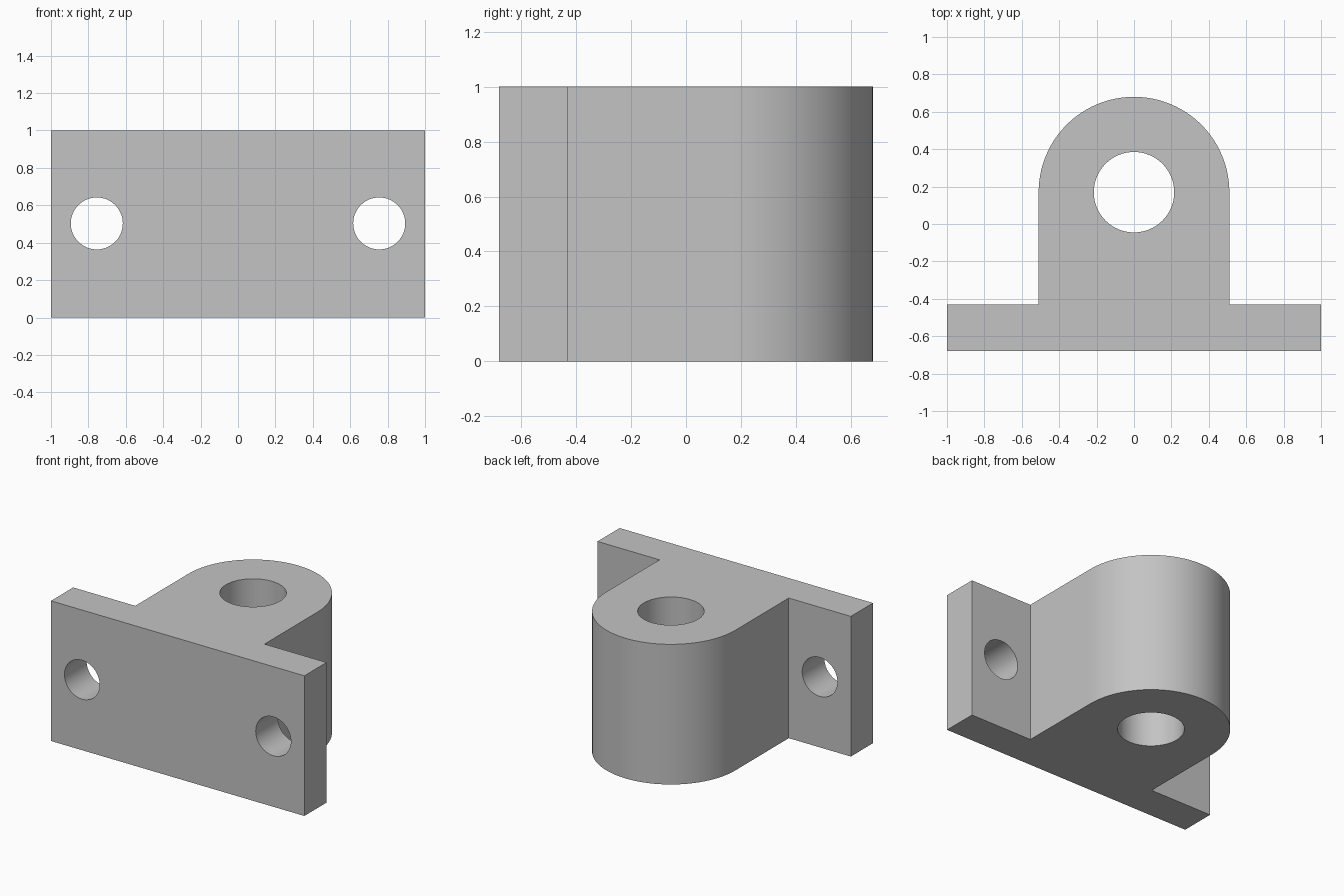
import bpy
import bmesh
from math import pi, cos, sin, radians
from mathutils import Matrix

default = bpy.data.objects.get("Cube")
if default:
    bpy.data.objects.remove(default, do_unlink=True)

HEIGHT = 1.0
FRONT, SHOULDER = -0.68, -0.43
LUG_RADIUS, LUG_Y = 0.51, 0.17
ARC_STEPS = 48

grey = bpy.data.materials.new("plain grey")
grey.use_nodes = True
colour = (0.55, 0.55, 0.55, 1)
grey.diffuse_color = colour
grey.node_tree.nodes["Principled BSDF"].inputs["Base Color"].default_value = colour


def add_object(name, bm):
    bmesh.ops.recalc_face_normals(bm, faces=bm.faces)
    mesh = bpy.data.meshes.new(name)
    bm.to_mesh(mesh)
    bm.free()
    mesh.materials.append(grey)
    obj = bpy.data.objects.new(name, mesh)
    bpy.context.collection.objects.link(obj)
    return obj


def cutter(name, location, radius, rotation):
    bm = bmesh.new()
    place = Matrix.Translation(location) @ rotation
    bmesh.ops.create_cone(bm, cap_ends=True, segments=64, radius1=radius,
                          radius2=radius, depth=3, matrix=place)
    obj = add_object(name, bm)
    obj.hide_render = True
    return obj


# Bracket outline: flange, straight lug sides and rounded lug end
outline = [(-1, SHOULDER), (-1, FRONT), (1, FRONT), (1, SHOULDER),
           (LUG_RADIUS, SHOULDER)]
for i in range(ARC_STEPS + 1):
    a = pi * i / ARC_STEPS
    outline.append((LUG_RADIUS * cos(a), LUG_Y + LUG_RADIUS * sin(a)))
outline.append((-LUG_RADIUS, SHOULDER))

bm = bmesh.new()
base = bm.faces.new([bm.verts.new((x, y, 0)) for x, y in outline])
top = bmesh.ops.extrude_face_region(bm, geom=[base], use_keep_orig=True)["geom"]
bmesh.ops.translate(bm, vec=(0, 0, HEIGHT),
                    verts=[v for v in top if isinstance(v, bmesh.types.BMVert)])
bracket = add_object("mounting_bracket", bm)

# Pivot bore through the lug and a bolt hole in each flange wing
upright = Matrix.Identity(4)
lying = Matrix.Rotation(radians(90), 4, "X")
cutters = [cutter("pivot_bore_cutter", (0, LUG_Y, 0.5), 0.215, upright)]
for side, x in (("left", 0.755), ("right", -0.755)):
    cutters.append(cutter(side + "_bolt_hole_cutter", (x, 0, 0.503), 0.139, lying))

bpy.ops.object.select_all(action="DESELECT")
bpy.context.view_layer.objects.active = bracket
bracket.select_set(True)
for c in cutters:
    mod = bracket.modifiers.new(c.name, "BOOLEAN")
    mod.operation = "DIFFERENCE"
    mod.solver = "EXACT"
    mod.object = c
    bpy.ops.object.modifier_apply(modifier=mod.name)
for c in cutters:
    bpy.data.objects.remove(c, do_unlink=True)

# Smooth curved walls, crisp edges
bpy.ops.object.shade_smooth_by_angle(angle=radians(30))
